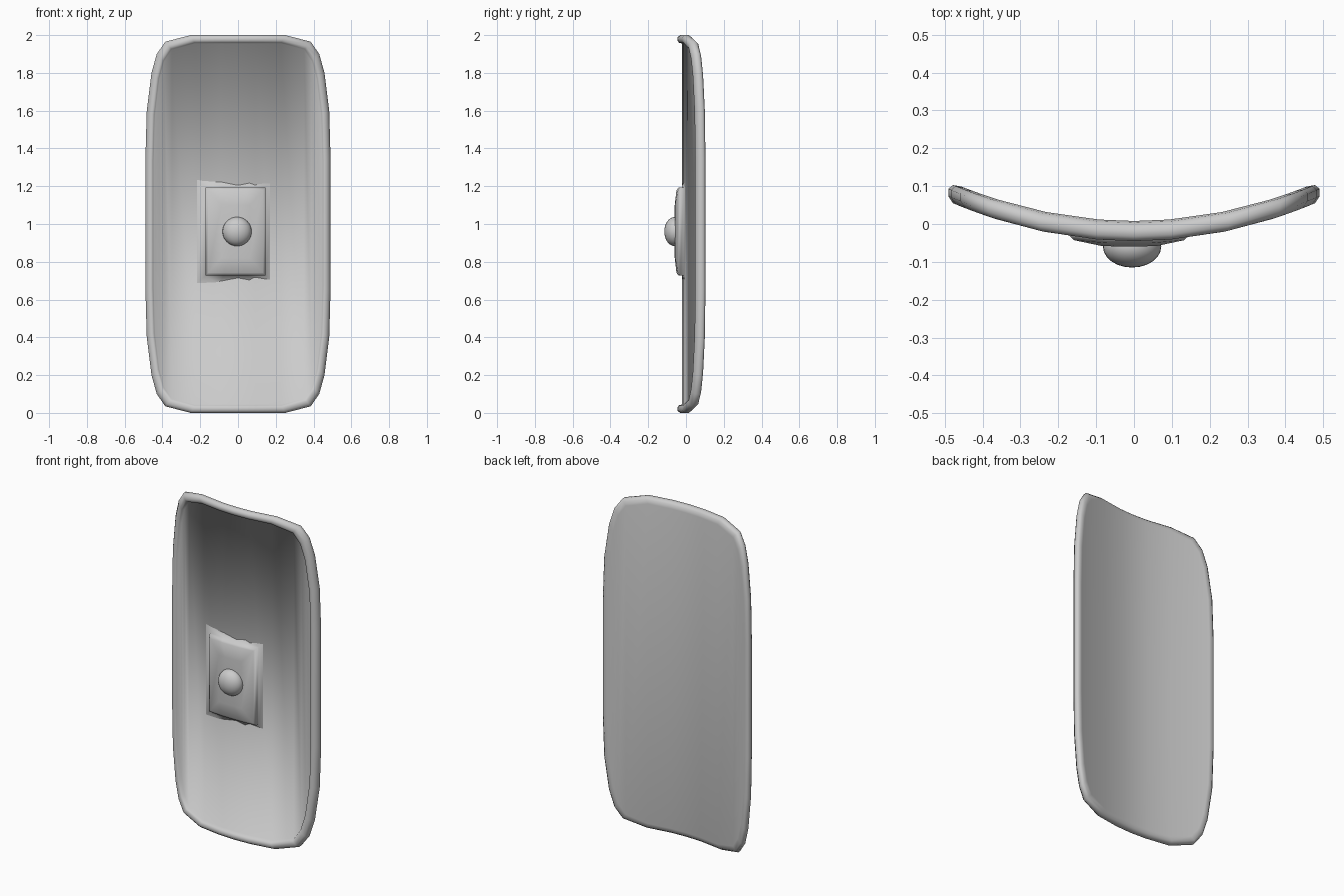
import bpy, bmesh

cube = bpy.data.objects.get("Cube")
if cube:
    bpy.data.objects.remove(cube, do_unlink=True)

grey = bpy.data.materials.new("plain_grey")
grey.use_nodes = True
colour = (0.6, 0.6, 0.6, 1)
grey.diffuse_color = colour
grey.node_tree.nodes["Principled BSDF"].inputs["Base Color"].default_value = colour


def bend(x):
    """Depth added by the curve of the shield at x."""
    return 0.105 * (x / 0.49) ** 2


def finish(name, bm):
    bmesh.ops.recalc_face_normals(bm, faces=bm.faces)
    mesh = bpy.data.meshes.new(name)
    bm.to_mesh(mesh)
    bm.free()
    mesh.materials.append(grey)
    for poly in mesh.polygons:
        poly.use_smooth = True
    obj = bpy.data.objects.new(name, mesh)
    bpy.context.collection.objects.link(obj)


def bridge(bm, rings):
    for a, b in zip(rings, rings[1:]):
        for i in range(len(a)):
            j = (i + 1) % len(a)
            bm.faces.new((a[i], a[j], b[j], b[i]))


# Curved board with a rolled rim: upper right quarter outline, mirrored
quarter = [(0.1, 1), (0.25, 1), (0.385, 0.965), (0.43, 0.9),
           (0.458, 0.8), (0.483, 0.6), (0.49, 0.35)]
top = [(-x, z) for x, z in reversed(quarter)] + [(0, 1)] + quarter
outline = top + [(x, -z) for x, z in reversed(top)]
# inset from the outline and depth, going from the front panel to the back
section = [(0.045, -0.02), (0.04, -0.038), (0.028, -0.045), (0.012, -0.045),
           (0.0, -0.032), (0.0, -0.012), (0.012, 0.003), (0.035, 0.008)]
bm = bmesh.new()
rings = []
for inset, depth in section:
    ring = []
    for x, z in outline:
        px, pz = x * (1 - inset / 0.49), z * (1 - inset)
        ring.append(bm.verts.new((px, depth + bend(px), 1 + pz)))
    rings.append(ring)
bridge(bm, rings)
for ring in (rings[0], rings[-1]):
    n = len(ring)
    for i in range(n // 2 - 1):
        bm.faces.new((ring[i], ring[i + 1], ring[n - 2 - i], ring[n - 1 - i]))
finish("shield_board", bm)

# Raised rectangular plate with a soft skirt
bm = bmesh.new()
rings = []
steps = (-1, -0.4, 0.4, 1)
for w, h, depth in [(0.21, 0.28, -0.016), (0.16, 0.234, -0.024),
                    (0.158, 0.232, -0.042), (0.145, 0.218, -0.052),
                    (0.075, 0.14, -0.06)]:
    loop = [(s * w, h) for s in steps] + [(s * w, -h) for s in reversed(steps)]
    rings.append([bm.verts.new((x - 0.013, depth + bend(x), 0.96 + z))
                  for x, z in loop])
bridge(bm, rings)
cap = rings[-1]
for i in range(3):
    bm.faces.new((cap[i], cap[i + 1], cap[6 - i], cap[7 - i]))
finish("boss_plate", bm)

# Round central knob, flattened front to back
bm = bmesh.new()
bmesh.ops.create_uvsphere(bm, u_segments=24, v_segments=16, radius=1)
for v in bm.verts:
    v.co = (v.co.x * 0.077 - 0.005, v.co.y * 0.055 - 0.06, v.co.z * 0.077 + 0.96)
finish("boss_knob", bm)
